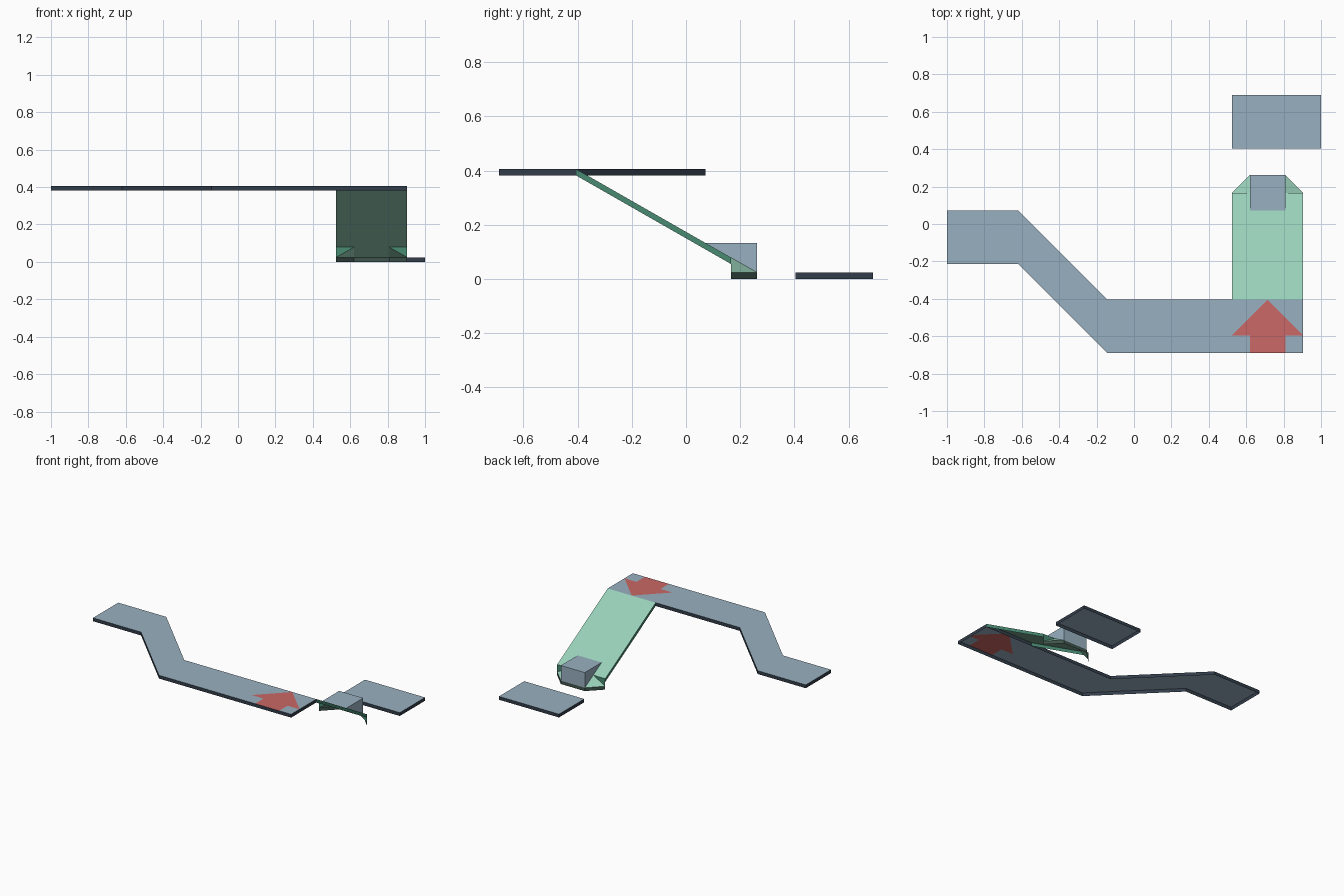
import bpy

if "Cube" in bpy.data.objects:
    bpy.data.objects.remove(bpy.data.objects["Cube"])

U = 2 / 21  # one grid module of the model


def material(name, r, g, b):
    m = bpy.data.materials.new(name)
    lin = [(c / 255 / 12.92) if c < 11 else ((c / 255 + 0.055) / 1.055) ** 2.4 for c in (r, g, b)]
    m.diffuse_color = (*lin, 1)
    m.use_nodes = True
    m.node_tree.nodes["Principled BSDF"].inputs["Base Color"].default_value = m.diffuse_color
    return m


BLUE = material("pale_blue", 153, 176, 192)
SLATE = material("dark_slate", 50, 61, 74)
GREEN = material("mint_green", 152, 208, 184)
EDGE = material("deep_green", 72, 138, 114)
BASE = material("dark_green", 62, 84, 77)
RED = material("arrow_red", 203, 104, 102)


def build(name, faces):
    """faces: list of (material, corner points in modules)"""
    mats = list(dict.fromkeys(m for m, _ in faces))
    index, polys = {}, []
    for _, pts in faces:
        polys.append([index.setdefault(tuple(round(c * U, 6) for c in p), len(index)) for p in pts])
    me = bpy.data.meshes.new(name)
    me.from_pydata(list(index), [], polys)
    for m in mats:
        me.materials.append(m)
    for poly, (m, _) in zip(me.polygons, faces):
        poly.material_index = mats.index(m)
    me.update()
    ob = bpy.data.objects.new(name, me)
    bpy.context.collection.objects.link(ob)
    return ob


def at(pts, z):
    return [(x, y, z) for x, y in pts]


def skirt(outline, z0, z1, mat):
    """Vertical rim under a counter-clockwise outline"""
    return [(mat, [(*a, z0), (*b, z0), (*b, z1), (*a, z1)])
            for a, b in zip(outline, outline[1:] + outline[:1])]


# Upper walkway: open-bottomed slab with the arrow inlaid in its deck
outline = [(-10.5, -2.25), (-6.5, -2.25), (-1.5, -7.25), (9.5, -7.25),
           (9.5, -4.25), (-1.5, -4.25), (-6.5, 0.75), (-10.5, 0.75)]
deck = [
    (BLUE, [(-10.5, -2.25), (-6.5, -2.25), (-6.5, 0.75), (-10.5, 0.75)]),
    (BLUE, [(-6.5, -2.25), (-1.5, -7.25), (-1.5, -4.25), (-6.5, 0.75)]),
    (BLUE, [(-1.5, -7.25), (5.5, -7.25), (5.5, -4.25), (-1.5, -4.25)]),
    (BLUE, [(5.5, -7.25), (6.5, -7.25), (6.5, -6.25), (5.5, -6.25)]),
    (BLUE, [(8.5, -7.25), (9.5, -7.25), (9.5, -6.25), (8.5, -6.25)]),
    (BLUE, [(5.5, -6.25), (7.5, -4.25), (5.5, -4.25)]),
    (BLUE, [(9.5, -6.25), (9.5, -4.25), (7.5, -4.25)]),
    (RED, [(6.5, -7.25), (8.5, -7.25), (8.5, -6.25), (6.5, -6.25)]),
    (RED, [(5.5, -6.25), (9.5, -6.25), (7.5, -4.25)]),
]
build("upper_walkway", [(m, at(p, 4.25)) for m, p in deck] + skirt(outline, 4, 4.25, SLATE))

# Landing platform on the ground
pad = [(5.5, 4.25), (10.5, 4.25), (10.5, 7.25), (5.5, 7.25)]
build("landing_platform", [(BLUE, at(pad, 0.25))] + skirt(pad, 0, 0.25, SLATE))


# Ramp surface height along y
def h(y):
    return 0.25 + (2.75 - y) * 4 / 7


def on_ramp(x, y, drop=0):
    return (x, y, h(y) - drop)


ramp = [
    (GREEN, [on_ramp(5.5, -4.25), on_ramp(9.5, -4.25), on_ramp(9.5, 1.75), on_ramp(5.5, 1.75)]),
    (GREEN, [on_ramp(6.5, 1.75), on_ramp(8.5, 1.75), on_ramp(8.5, 2.75), on_ramp(6.5, 2.75)]),
    (BASE, [(8.5, 2.75, 0), (6.5, 2.75, 0), (6.5, 2.75, 0.25), (8.5, 2.75, 0.25)]),
]
# Both sides: edge strip, sloped corner, step and chamfered base
for s in (-1, 1):
    o, i = 7.5 + 2 * s, 7.5 + s
    side = [
        (EDGE, [on_ramp(o, -4.25, .25), on_ramp(o, 1.75, .25), on_ramp(o, 1.75), on_ramp(o, -4.25)]),
        (GREEN, [(o, 1.75, 0.25), (i, 2.75, 0.25), on_ramp(i, 1.75)]),
        (EDGE, [(o, 1.75, 0.25), on_ramp(i, 1.75), on_ramp(o, 1.75)]),
        (BASE, [(o, 1.75, 0), (i, 2.75, 0), (i, 2.75, 0.25), (o, 1.75, 0.25)]),
    ]
    ramp += [(m, p if s > 0 else p[::-1]) for m, p in side]
build("ramp", ramp)

# Wedge block at the foot of the ramp
top = h(0.75)
L, R = 6.5, 8.5
build("wedge_block", [
    (BLUE, [(L, 0.75, top), (R, 0.75, top), (R, 2.75, top), (L, 2.75, top)]),
    (BLUE, [(R, 2.75, 0.25), (L, 2.75, 0.25), (L, 2.75, top), (R, 2.75, top)]),
    (BLUE, [(R, 0.75, top), (R, 2.75, 0.25), (R, 2.75, top)]),
    (BLUE, [(L, 0.75, top), (L, 2.75, top), (L, 2.75, 0.25)]),
])
